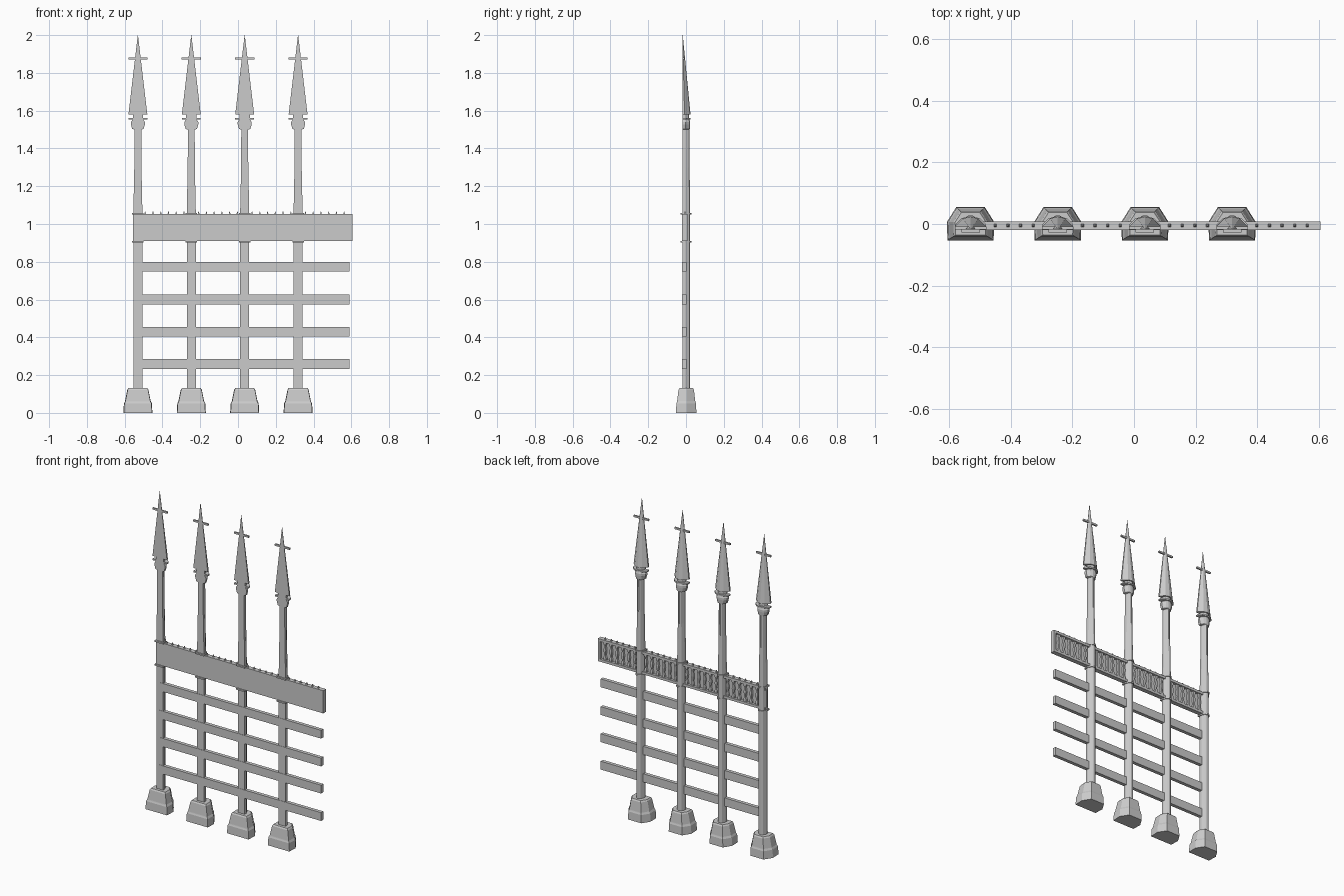
import bpy, bmesh, math

if "Cube" in bpy.data.objects:
    bpy.data.objects.remove(bpy.data.objects["Cube"])

POSTS = [-0.53 + 0.2827 * i for i in range(4)]
FRONT = -0.018


def make_object(name, bm):
    bmesh.ops.recalc_face_normals(bm, faces=bm.faces)
    me = bpy.data.meshes.new(name)
    bm.to_mesh(me)
    bm.free()
    ob = bpy.data.objects.new(name, me)
    bpy.context.collection.objects.link(ob)
    return ob


def loft(name, rings, cx):
    """Skin stacked outlines [(points, z), ...] with capped ends."""
    bm = bmesh.new()
    loops = [[bm.verts.new((x + cx, y, z)) for x, y in pts] for pts, z in rings]
    n = len(loops[0])
    for a, b in zip(loops, loops[1:]):
        for i in range(n):
            j = (i + 1) % n
            bm.faces.new((a[i], a[j], b[j], b[i]))
    bm.faces.new(loops[0])
    bm.faces.new(loops[-1])
    return make_object(name, bm)


def box(name, x0, x1, y0, y1, z0, z1):
    return loft(name, [([(x0, y0), (x1, y0), (x1, y1), (x0, y1)], z) for z in (z0, z1)], 0)


def half_section(w, d, front=FRONT):
    """Flat front, faceted back."""
    return [(-w, front), (w, front), (w, front + d * 0.4), (w * 0.62, front + d * 0.85),
            (w * 0.2, front + d), (-w * 0.2, front + d), (-w * 0.62, front + d * 0.85),
            (-w, front + d * 0.4)]


def base_section(w, f, b):
    return [(-w * 0.97, -f), (w * 0.97, -f), (w, 0.006), (w * 0.6, b), (-w * 0.6, b), (-w, 0.006)]


for cx in POSTS:
    # Stepped foot block
    foot = [(0.077, 0.053, 0.055, 0), (0.074, 0.051, 0.053, 0.05), (0.070, 0.048, 0.050, 0.058),
            (0.068, 0.047, 0.049, 0.062), (0.056, 0.040, 0.042, 0.122), (0.050, 0.035, 0.037, 0.131)]
    loft("foot_block", [(base_section(w, f, b), z) for w, f, b, z in foot], cx)

    # Shaft with flared capital
    shaft = [(0.024, 0.040, 0.12), (0.024, 0.040, 1.06), (0.019, 0.037, 1.30), (0.018, 0.036, 1.50),
             (0.030, 0.038, 1.503), (0.037, 0.040, 1.527), (0.037, 0.040, 1.54),
             (0.028, 0.036, 1.553), (0.028, 0.036, 1.557)]
    loft("post_shaft", [(half_section(w, d), z) for w, d, z in shaft], cx)

    # Collar disc and neck
    loft("collar", [(half_section(0.050, 0.042), z) for z in (1.553, 1.562)], cx)
    loft("neck", [(half_section(0.027, 0.034), z) for z in (1.56, 1.582)], cx)

    # Spear head with thin crossbar
    def spear(w, d):
        return [(-w, FRONT), (w, FRONT), (w, FRONT + d * 0.25), (w * 0.5, FRONT + d * 0.85),
                (0, FRONT + d), (-w * 0.5, FRONT + d * 0.85), (-w, FRONT + d * 0.25)]
    loft("spear_head", [(spear(0.050, 0.042), 1.58), (spear(0.0005, 0.0008), 2.0)], cx)
    box("spear_crossbar", cx - 0.051, cx + 0.051, FRONT, -0.008, 1.870, 1.881)

    # Rings where the post meets the wide rail
    for z in (0.902, 1.050):
        loft("post_ring", [(half_section(0.030, 0.056, -0.028), z + h) for h in (0, 0.009)], cx)

# Four thin rails
for zc in (0.258, 0.430, 0.600, 0.774):
    box("thin_rail", POSTS[0], 0.590, -0.020, 0.002, zc - 0.026, zc + 0.026)

# Wide rail: front plate with raised frame behind
X0, X1 = -0.556, 0.605
box("wide_rail_plate", X0, X1, -0.020, -0.008, 0.910, 1.052)
box("wide_rail_bottom_lip", X0, X1, -0.019, 0.008, 0.910, 0.926)
box("wide_rail_top_lip", X0, X1, -0.019, 0.008, 1.036, 1.052)
box("wide_rail_end", X1 - 0.014, X1, -0.019, 0.008, 0.91, 1.052)

# Balusters and small spikes along each bay
for cx in POSTS:
    for k in range(6):
        x = cx + 0.039 + 0.041 * k
        if x > X1 - 0.02:
            continue
        outline = [(-0.011, -0.010), (0.011, -0.010), (0.008, 0.003), (-0.008, 0.003)]
        slim = [(-0.006, -0.010), (0.006, -0.010), (0.004, 0.001), (-0.004, 0.001)]
        loft("baluster", [(outline, 0.920), (outline, 0.940), (slim, 0.955), (outline, 0.985),
                          (slim, 1.015), (outline, 1.025), (outline, 1.040)], x)
        spike = [(-0.005, -0.011), (0.005, -0.011), (0.005, 0.001), (-0.005, 0.001)]
        tip = [(px * 0.3, (py + 0.005) * 0.3 - 0.005) for px, py in spike]
        loft("rail_spike", [(spike, 1.050), (tip, 1.065)], x)
